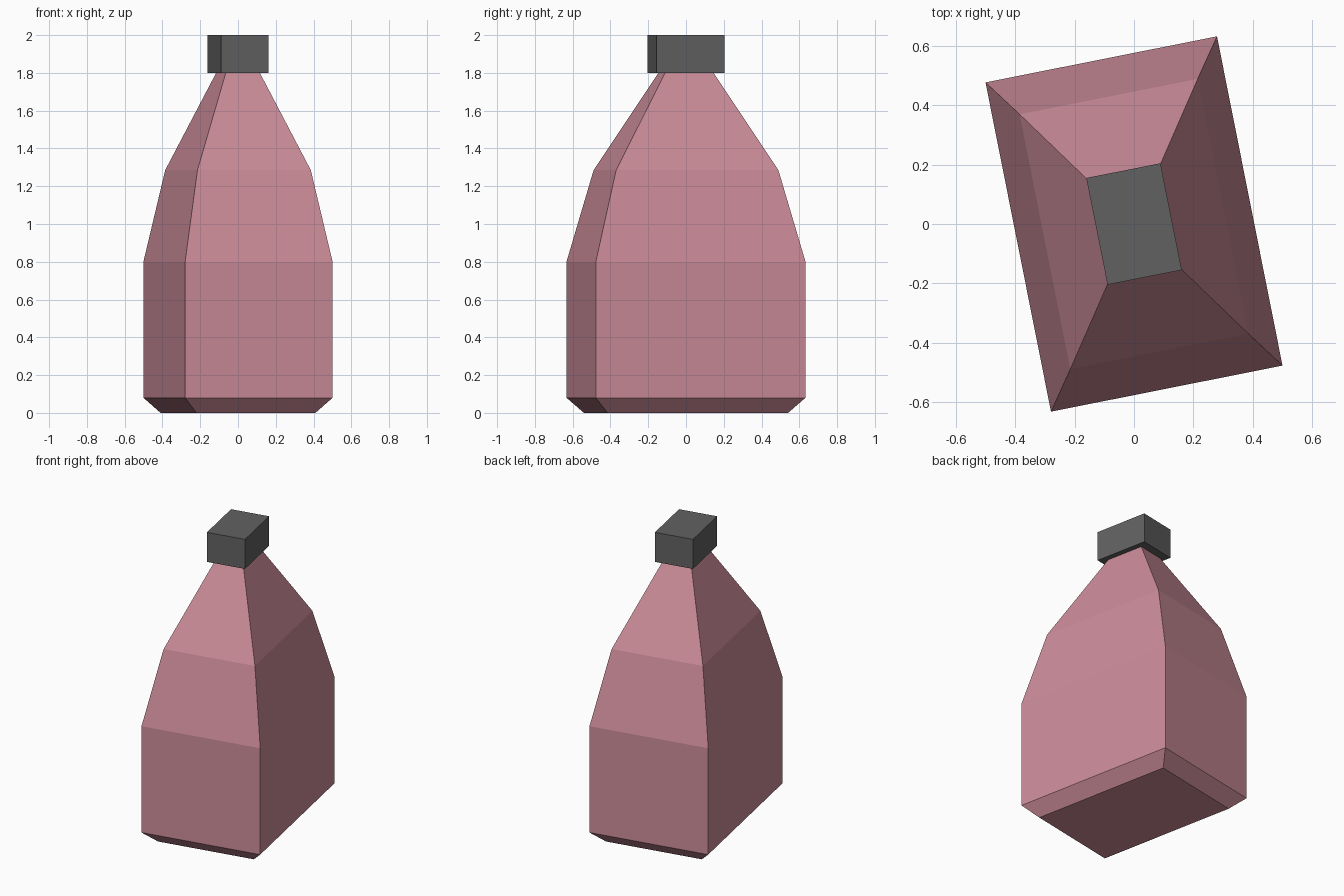
import bpy, bmesh, math

if "Cube" in bpy.data.objects:
    bpy.data.objects.remove(bpy.data.objects["Cube"])

TURN = math.radians(11.25)  # the whole bottle is turned slightly about z


def material(name, colour):
    m = bpy.data.materials.new(name)
    m.diffuse_color = (*colour, 1.0)
    m.use_nodes = True
    m.node_tree.nodes["Principled BSDF"].inputs["Base Color"].default_value = m.diffuse_color
    return m


def rect_loft(name, levels, mat):
    """Closed loft through rectangles given as (z, half width, half depth)."""
    bm = bmesh.new()
    c, s = math.cos(TURN), math.sin(TURN)
    rings = []
    for z, a, b in levels:
        corners = [(-a, -b), (a, -b), (a, b), (-a, b)]
        rings.append([bm.verts.new((x * c - y * s, x * s + y * c, z)) for x, y in corners])
    for low, high in zip(rings, rings[1:]):
        for i in range(4):
            j = (i + 1) % 4
            bm.faces.new((low[i], low[j], high[j], high[i]))
    bm.faces.new(rings[0][::-1])
    bm.faces.new(rings[-1])
    mesh = bpy.data.meshes.new(name)
    bm.to_mesh(mesh)
    bm.free()
    mesh.materials.append(mat)
    obj = bpy.data.objects.new(name, mesh)
    bpy.context.collection.objects.link(obj)
    return obj


pink = material("dusty pink glass", (0.60, 0.262, 0.319))
grey = material("dark grey cap", (0.12, 0.12, 0.12))

# Bottle body: chamfered base, straight wall, two-step shoulder
rect_loft("bottle_body", [
    (0.0, 0.321, 0.487),
    (0.08, 0.398, 0.566),
    (0.80, 0.398, 0.566),
    (1.285, 0.306, 0.438),
    (1.805, 0.09, 0.128),
], pink)

# Stopper
rect_loft("bottle_cap", [(1.80, 0.1275, 0.1835), (2.0, 0.1275, 0.1835)], grey)
